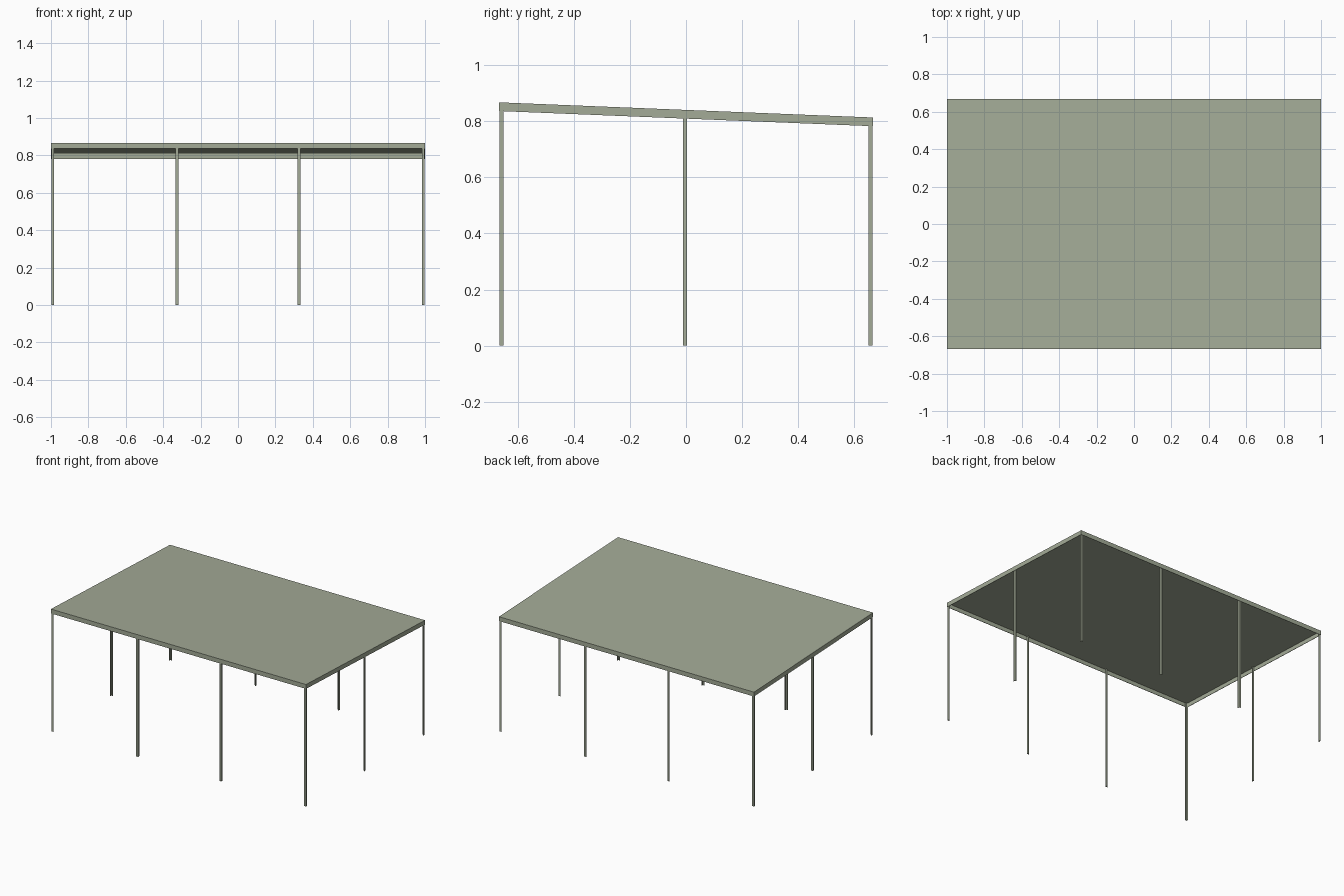
import bpy, bmesh

if "Cube" in bpy.data.objects:
    bpy.data.objects.remove(bpy.data.objects["Cube"])

HX, HY = 1.0, 0.667          # half size of the roof
LEG, T = 0.014, 0.003        # angle-iron leg width and metal thickness
DEPTH = 0.031                # fascia depth

mat = bpy.data.materials.new("sage_green")
mat.diffuse_color = (0.37, 0.41, 0.31, 1)
mat.use_nodes = True
mat.node_tree.nodes["Principled BSDF"].inputs["Base Color"].default_value = mat.diffuse_color


def roof_z(y):
    return 0.84 - 0.0405 * y


def prism(name, outline, bottom, top):
    """Extrude an xy outline between two height functions of y."""
    bm = bmesh.new()
    lo = [bm.verts.new((x, y, bottom(y))) for x, y in outline]
    hi = [bm.verts.new((x, y, top(y))) for x, y in outline]
    n = len(outline)
    bm.faces.new(lo[::-1])
    bm.faces.new(hi)
    for i in range(n):
        j = (i + 1) % n
        bm.faces.new((lo[i], lo[j], hi[j], hi[i]))
    bmesh.ops.recalc_face_normals(bm, faces=bm.faces)
    me = bpy.data.meshes.new(name)
    bm.to_mesh(me)
    bm.free()
    me.materials.append(mat)
    ob = bpy.data.objects.new(name, me)
    bpy.context.collection.objects.link(ob)


def rect(x0, x1, y0, y1):
    return [(x0, y0), (x1, y0), (x1, y1), (x0, y1)]


def panel_bottom(y):
    return roof_z(y) - T


def fascia_bottom(y):
    return roof_z(y) - DEPTH


# Thin sloping roof sheet
prism("roof_sheet", rect(-HX, HX, -HY, HY), panel_bottom, roof_z)

# Fascia strips hanging round the edge
for s, side in ((-1, "left"), (1, "right")):
    a, b = sorted((s * HX, s * (HX - T)))
    prism(side + "_fascia", rect(a, b, -HY, HY), fascia_bottom, panel_bottom)
for s, side in ((-1, "front"), (1, "back")):
    a, b = sorted((s * HY, s * (HY - T)))
    prism(side + "_fascia", rect(-HX + T, HX - T, a, b), fascia_bottom, panel_bottom)


# L-section posts: outer corner at (x, y), legs running against (sx, sy)
def post(name, x, y, sx, sy):
    shape = [(0, 0), (LEG, 0), (LEG, T), (T, T), (T, LEG), (0, LEG)]
    prism(name, [(x - sx * u, y - sy * v) for u, v in shape],
          lambda y: 0.0, panel_bottom)


PX, PY = HX - T, HY - T
for sy, row in ((-1, "front"), (1, "back")):
    post(row + "_left_post", -PX, sy * PY, -1, sy)
    post(row + "_inner_left_post", -0.319, sy * PY, 1, sy)
    post(row + "_inner_right_post", 0.333, sy * PY, 1, sy)
    post(row + "_right_post", PX, sy * PY, 1, sy)
for sx, side in ((-1, "left"), (1, "right")):
    post(side + "_middle_post", sx * PX, 0.004, sx, 1)
